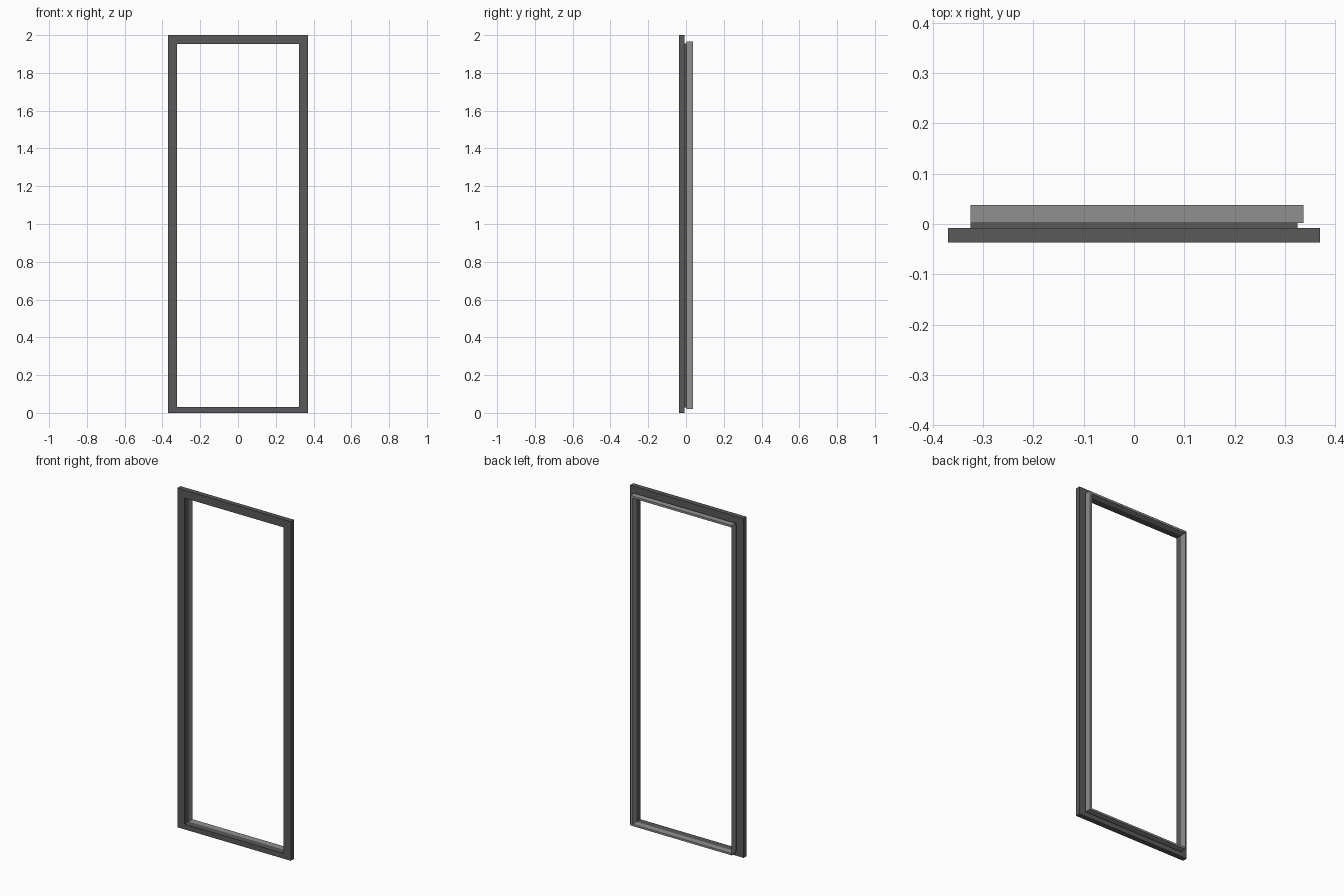
import bpy
import bmesh

old = bpy.data.objects.get("Cube")
if old:
    bpy.data.objects.remove(old, do_unlink=True)


def material(name, grey):
    mat = bpy.data.materials.new(name)
    mat.use_nodes = True
    colour = (grey, grey, grey, 1)
    mat.diffuse_color = colour
    mat.node_tree.nodes["Principled BSDF"].inputs["Base Color"].default_value = colour
    return mat


def ring(name, outer, inner, front, back, mat):
    """Rectangular frame between two (left, right, bottom, top) outlines."""
    bm = bmesh.new()

    def loop(rect, y):
        x0, x1, z0, z1 = rect
        return [bm.verts.new((x, y, z)) for x, z in ((x0, z0), (x1, z0), (x1, z1), (x0, z1))]

    loops = [loop(outer, front), loop(inner, front), loop(inner, back), loop(outer, back)]
    for i, a in enumerate(loops):
        b = loops[(i + 1) % len(loops)]
        for k in range(4):
            n = (k + 1) % 4
            bm.faces.new((a[k], a[n], b[n], b[k]))
    bmesh.ops.recalc_face_normals(bm, faces=bm.faces)
    mesh = bpy.data.meshes.new(name)
    bm.to_mesh(mesh)
    bm.free()
    mesh.materials.append(mat)
    obj = bpy.data.objects.new(name, mesh)
    bpy.context.collection.objects.link(obj)


dark = material("dark grey", 0.10)
light = material("light grey", 0.28)

opening = (-0.323, 0.323, 0.031, 1.953)

# Wide front casing, recessed neck and rear lip
ring("front_casing", (-0.37, 0.37, 0, 2), opening, -0.037, -0.008, dark)
ring("recessed_neck", (-0.325, 0.325, 0.029, 1.955), opening, -0.008, 0.002, dark)
ring("rear_lip", (-0.325, 0.337, 0.02, 1.965), opening, 0.002, 0.038, light)
